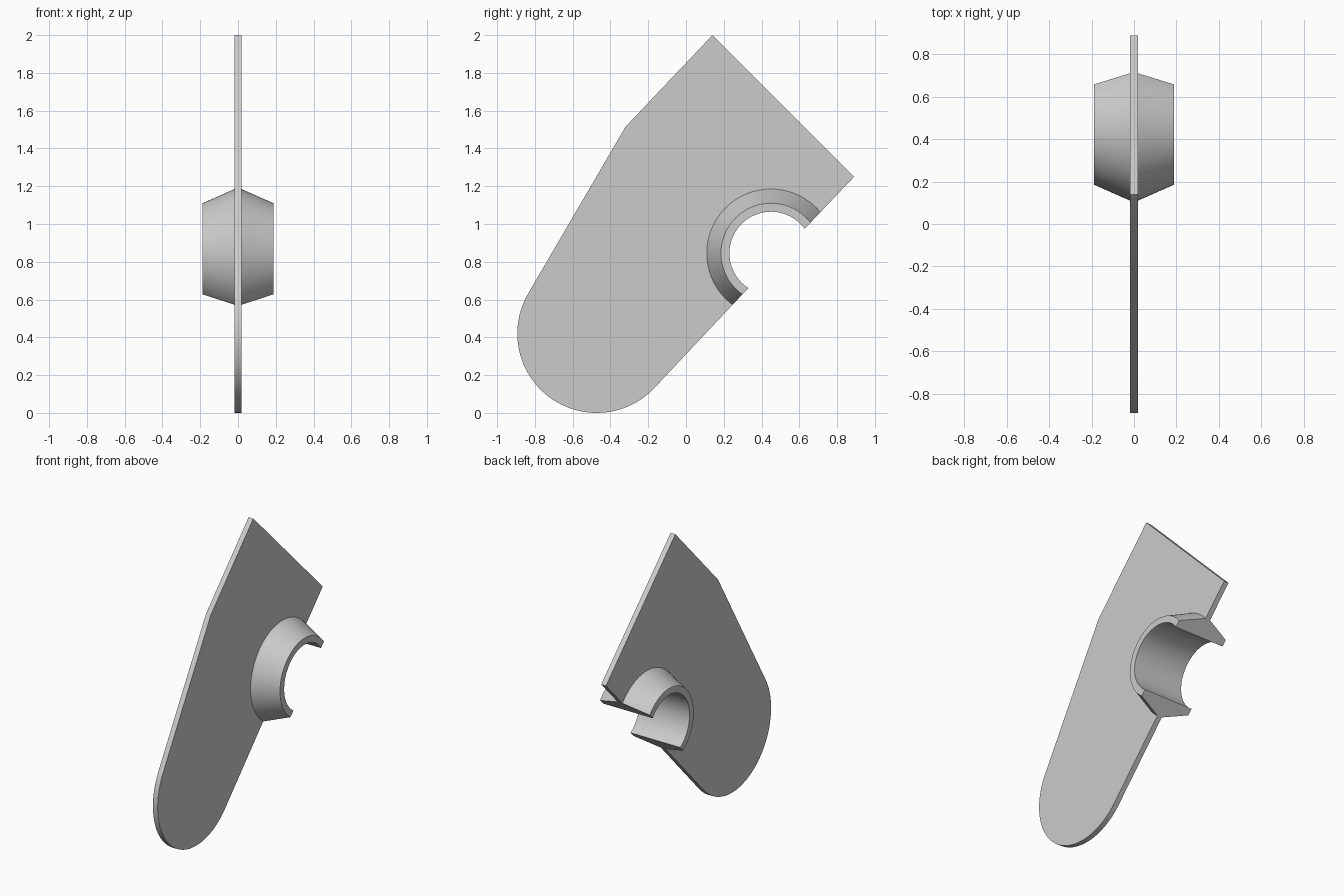
import bpy, bmesh
from math import radians, sin, cos, acos, pi
from mathutils import Vector

cube = bpy.data.objects.get("Cube")
if cube:
    bpy.data.objects.remove(cube, do_unlink=True)

SLOPE = radians(46.5)          # direction of the long straight edge
HALF = 0.018                   # half the plate thickness
HUB = (0.45, 0.845)            # hub centre in y, z
HUB_R, BORE_R, RIM_R, HUB_X = 0.34, 0.22, 0.265, 0.188
OFFSET = 0.04                  # hub centre to the cut edge
CAP, CAP_R = (-0.473, 0.42), 0.42

grey = bpy.data.materials.new("light grey")
grey.use_nodes = True
grey.diffuse_color = (0.6, 0.6, 0.6, 1)
grey.node_tree.nodes["Principled BSDF"].inputs["Base Color"].default_value = (0.6, 0.6, 0.6, 1)


def arc(centre, radius, start, end, steps):
    angles = [start + (end - start) * i / steps for i in range(steps + 1)]
    return [(centre[0] + radius * cos(t), centre[1] + radius * sin(t)) for t in angles]


def add_object(name, bm):
    bmesh.ops.recalc_face_normals(bm, faces=bm.faces)
    mesh = bpy.data.meshes.new(name)
    bm.to_mesh(mesh)
    bm.free()
    mesh.materials.append(grey)
    obj = bpy.data.objects.new(name, mesh)
    bpy.context.collection.objects.link(obj)
    bpy.ops.object.select_all(action="DESELECT")
    obj.select_set(True)
    bpy.context.view_layer.objects.active = obj
    bpy.ops.object.shade_smooth_by_angle(angle=radians(15))
    return obj


# Flat plate with a rounded lower end and a notch that holds the hub
opening = acos(OFFSET / HUB_R)
outward = SLOPE - pi / 2
outline = [(0.14, 2.0), (0.89, 1.25)]
outline += arc(HUB, HUB_R, outward + opening, outward + 2 * pi - opening, 64)
outline += arc(CAP, CAP_R, outward, radians(-210), 48)
outline += [(-0.32, 1.515)]

bm = bmesh.new()
face = bm.faces.new([bm.verts.new((-HALF, y, z)) for y, z in outline])
side = bmesh.ops.extrude_face_region(bm, geom=[face])
moved = [v for v in side["geom"] if isinstance(v, bmesh.types.BMVert)]
bmesh.ops.translate(bm, verts=moved, vec=(2 * HALF, 0, 0))
add_object("plate", bm)

# Tapered hub, turned as a full ring and then cut flush with the plate edge
half_profile = [(HUB_X, BORE_R), (HUB_X, RIM_R), (HALF, HUB_R)]
profile = half_profile + [(-x, r) for x, r in reversed(half_profile)]
centre = Vector((0, *HUB))
bm = bmesh.new()
ring = [bm.verts.new((x, HUB[0] + r, HUB[1])) for x, r in profile]
edges = [bm.edges.new((ring[i], ring[i - 1])) for i in range(len(ring))]
bmesh.ops.spin(bm, geom=ring + edges, cent=centre, axis=(1, 0, 0),
               angle=2 * pi, steps=96, use_merge=True)
bmesh.ops.remove_doubles(bm, verts=bm.verts, dist=0.0001)
normal = Vector((0, cos(outward), sin(outward)))
bmesh.ops.bisect_plane(bm, geom=bm.verts[:] + bm.edges[:] + bm.faces[:],
                       plane_co=centre + normal * OFFSET, plane_no=normal,
                       clear_outer=True)
bmesh.ops.holes_fill(bm, edges=[e for e in bm.edges if e.is_boundary], sides=0)
add_object("hub", bm)
